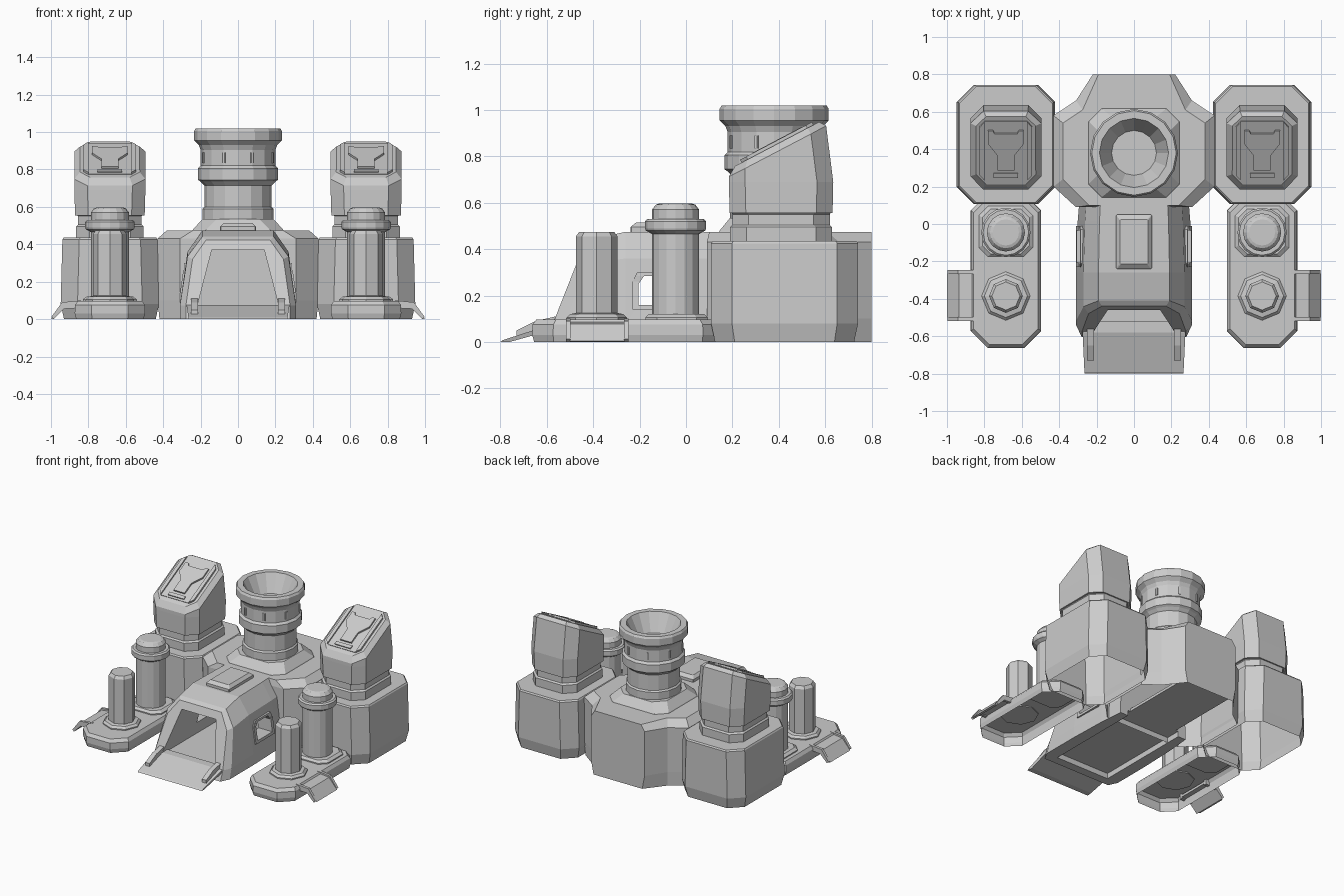
import bpy, bmesh, math
from mathutils import Matrix, Vector

if "Cube" in bpy.data.objects:
    bpy.data.objects.remove(bpy.data.objects["Cube"])


def loft(name, rings, mirror=False, cut=None, open_bottom=False):
    """Skin equal-length rings of points and cap the ends."""
    bm = bmesh.new()
    vs = [[bm.verts.new(p) for p in r] for r in rings]
    n = len(rings[0])
    for a, b in zip(vs, vs[1:]):
        for i in range(n):
            j = (i + 1) % n
            bm.faces.new((a[i], a[j], b[j], b[i]))
    base = bm.faces.new(vs[0])
    bm.faces.new(vs[-1])
    if cut:
        co, no, bevel = cut
        r = bmesh.ops.bisect_plane(bm, geom=bm.verts[:] + bm.edges[:] + bm.faces[:],
                                   plane_co=co, plane_no=no, clear_outer=True)
        edges = [e for e in r['geom_cut'] if isinstance(e, bmesh.types.BMEdge)]
        bmesh.ops.contextual_create(bm, geom=edges)
        bmesh.ops.bevel(bm, geom=edges, offset=bevel, segments=1, affect='EDGES',
                        clamp_overlap=True)
    bmesh.ops.recalc_face_normals(bm, faces=bm.faces[:])
    if open_bottom:
        bmesh.ops.delete(bm, geom=[base], context='FACES_ONLY')
    me = bpy.data.meshes.new(name)
    bm.to_mesh(me)
    bm.free()
    ob = bpy.data.objects.new(name, me)
    bpy.context.collection.objects.link(ob)
    if mirror:
        ob.modifiers.new("mirror", 'MIRROR').use_mirror_merge = False
    return ob


def octo(cx, cy, hx, hy, c, z):
    q = [(hx, hy - c), (hx - c, hy), (c - hx, hy), (-hx, hy - c),
         (-hx, c - hy), (c - hx, -hy), (hx - c, -hy), (hx, c - hy)]
    return [(cx + x, cy + y, z) for x, y in q]


def lathe(name, cx, cy, profile, n, mirror=False):
    return loft(name, [[(cx + r * math.cos(2 * math.pi * i / n),
                         cy + r * math.sin(2 * math.pi * i / n), z) for i in range(n)]
                       for r, z in profile], mirror)


def slab_x(name, yz, x0, x1, mirror=False):
    return loft(name, [[(x, y, z) for y, z in yz] for x in (x0, x1)], mirror)


def slab_y(name, xz, y0, y1, mirror=False):
    return loft(name, [[(x, y, z) for x, z in xz] for y in (y0, y1)], mirror)


def rect(x0, x1, y0, y1):
    return [(x0, y0), (x1, y0), (x1, y1), (x0, y1)]


def sym(half):
    return half + [(-x, y) for x, y in reversed(half)]


# Rear hull with wings reaching the side towers, open underneath
low = sym([(.20, .80), (.31, .66), (.42, .58), (.42, .20), (.31, .09)])
mid = sym([(.22, .80), (.31, .66), (.43, .58), (.43, .20), (.31, .09)])
top = sym([(.19, .80), (.275, .61), (.38, .54), (.38, .24), (.24, .10)])
loft("rear_hull", [[(x, y, z) for x, y in r] for r, z in
                   ((low, 0), (mid, .10), (mid, .43), (top, .475))], open_bottom=True)
slab_y("rear_floor", rect(-.2, .2, .04, .06), .19, .77)

# Front hull, hollow, with a sloped doorway face
sec = sym([(.31, 0), (.31, .08), (.27, .36), (.19, .475)])
front = [[(x * .92, .2, z) for x, z in sec], [(x * .97, .02, z) for x, z in sec],
         [(x, -.26, z) for x, z in sec],
         [(x, -.41 - .13 * (1 - z / .475), z * .93) for x, z in sec],
         [(x * .9, -.605 + .35 * z, z * .89) for x, z in sec]]
hull = loft("front_hull", front)
cavity = slab_y("cavity_cutter", [(.22, .06), (.14, .37), (-.14, .37), (-.22, .06)], -.9, .05)
window = slab_x("window_cutter", [(-.205, .16), (-.035, .16), (-.035, .26), (-.06, .285),
                                  (-.18, .285), (-.205, .25)], -.5, .5)
under = slab_y("underside_cutter", rect(-.22, .22, -.1, .04), -.54, .5)
for c in (cavity, window, under):
    m = hull.modifiers.new("cut", 'BOOLEAN')
    m.operation, m.object, m.solver = 'DIFFERENCE', c, 'EXACT'
    c.hide_render = True
    c.hide_set(True)

# Window frames: strips around each side opening
for n, y0, y1, z0, z1 in (("sill", -.23, -.01, .14, .16), ("head", -.21, -.03, .285, .30),
                          ("front_jamb", -.23, -.205, .15, .26), ("rear_jamb", -.035, -.01, .15, .26)):
    f = lambda x, z: x - (z - .08) * .14
    loft("window_" + n, [[(f(.27, z0), y, z0), (f(.318, z0), y, z0),
                          (f(.318, z1), y, z1), (f(.27, z1), y, z1)] for y in (y0, y1)], True)
for y0, y1 in ((-.23, -.205), (-.01, -.035)):
    loft("window_corner", [[(x, y0, .26), (x, (y0 + 3 * y1) / 4, .30), (x, 2 * y1 - y0, .285),
                            (x, y1, .25)] for x in (.25, .288)], True)

# Roof plate, entrance ramp and its rails
loft("roof_plate", [octo(0, -.095, .095, .145, .004, .47), octo(0, -.095, .095, .145, .004, .495),
                    octo(0, -.095, .075, .12, .004, .515)])
loft("entrance_ramp", [[(s * .265, -.8, 0), (s * .265, -.79, .008), (s * .275, -.58, .075),
                        (s * .22, -.52, .075), (s * .22, -.52, .055), (s * .27, -.58, .05),
                        (s * .26, -.76, 0)] for s in (-1, 1)])
slab_x("ramp_rail", [(-.54, .115), (-.65, .09), (-.73, .05), (-.73, .02), (-.54, .06)],
       .215, .25, True)

# Chimney with base, funnel mouth and ribs
CY = .38
loft("chimney_base", [octo(0, CY, .25, .245, .07, .46), octo(0, CY, .24, .235, .07, .48),
                      octo(0, CY, .19, .19, .075, .535)])
lathe("chimney", 0, CY, [(.19, .52), (.19, .59), (.18, .60), (.18, .715), (.20, .735),
                         (.215, .745), (.215, .805), (.20, .82), (.20, .905), (.21, .93),
                         (.235, .955), (.235, 1.005), (.226, 1.02), (.185, 1.02),
                         (.165, .98), (.12, .89)], 16)
for i in range(8):
    rib = loft("chimney_rib", [octo(.197, 0, .008, .009, .003, z) for z in (.835, .89)])
    rib.matrix_world = Matrix.Translation((0, CY, 0)) @ Matrix.Rotation((i + .5) * math.pi / 4, 4, 'Z')

# Side towers: block open underneath, grooved collar, slanted head
TX = .685
loft("tower_block", [octo(TX, .425, .245, .30, .085, 0), octo(TX, .425, .263, .317, .09, .08),
                     octo(TX, .425, .254, .317, .09, .425), octo(TX, .425, .248, .31, .09, .435)],
     True, open_bottom=True)
loft("tower_collar", [octo(TX, .41, .18, .22, .07, .43), octo(TX, .41, .18, .22, .07, .495),
                      octo(TX, .41, .17, .21, .07, .505), octo(TX, .41, .17, .21, .07, .55),
                      octo(TX, .41, .178, .215, .07, .56)], True)
a = math.atan(.525)
loft("tower_head", [octo(TX, .41, .186, .222, .07, .555), octo(TX, .41, .19, .225, .07, .69),
                    octo(TX, .387, .189, .202, .07, 1.05)], True,
     cut=(Vector((TX, .39, .852)), Vector((0, -math.sin(a), math.cos(a))), .03))

# Slanted hatch: plate, side rails, funnel-shaped cover, lower bar
M = Matrix.Translation((TX, .39, .852)) @ Matrix.Rotation(a, 4, 'X')


def hatch(name, pts, z0, z1):
    loft(name, [[M @ Vector((x, y, z)) for x, y in pts] for z in (z0, z1)], True)


hatch("hatch_plate", rect(-.115, .115, -.17, .18), -.02, .004)
for s in (-1, 1):
    hatch("hatch_rail", [(s * .115, -.17), (s * .14, -.14), (s * .14, .15), (s * .115, .18)], -.02, .014)
hatch("hatch_cover", sym([(.045, -.11), (.045, -.02), (.095, .05), (.095, .13),
                          (.07, .13), (.06, .11)]), 0, .016)
hatch("hatch_bar", rect(-.065, .065, -.155, -.13), 0, .012)

# Front feet, open underneath, with their outward ramps
loft("foot", [octo(TX, -.25, .18, .405, .085, 0), octo(TX, -.25, .188, .413, .09, .03),
              octo(TX, -.25, .187, .412, .09, .075), octo(TX, -.25, .172, .395, .085, .097)],
     True, open_bottom=True)
slab_y("foot_ramp", [(.84, .088), (.935, .078), (1.0, .003), (.985, 0), (.925, .06), (.84, .07)],
       -.50, -.265, True)
for y in (-.508, -.257):
    slab_y("foot_ramp_rail", [(.84, .10), (.94, .09), (.998, .012), (.985, 0), (.93, .055), (.84, .06)],
           y - .01, y + .01, True)

# Short eight-sided column
lathe("short_column", TX, -.385, [(.13, .09), (.13, .105), (.115, .12), (.09, .125),
                                  (.09, .455), (.075, .475)], 8, True)

# Tall round column with stepped cap
loft("tall_column_base", [octo(TX, -.04, .145, .135, .05, .09), octo(TX, -.04, .145, .135, .05, .105),
                          octo(TX, -.04, .125, .12, .045, .12)], True)
lathe("tall_column", TX, -.045, [(.102, .11), (.102, .465), (.128, .48), (.132, .49), (.132, .52),
                                 (.122, .53), (.102, .53), (.102, .57), (.085, .592), (.07, .597)],
      16, True)
